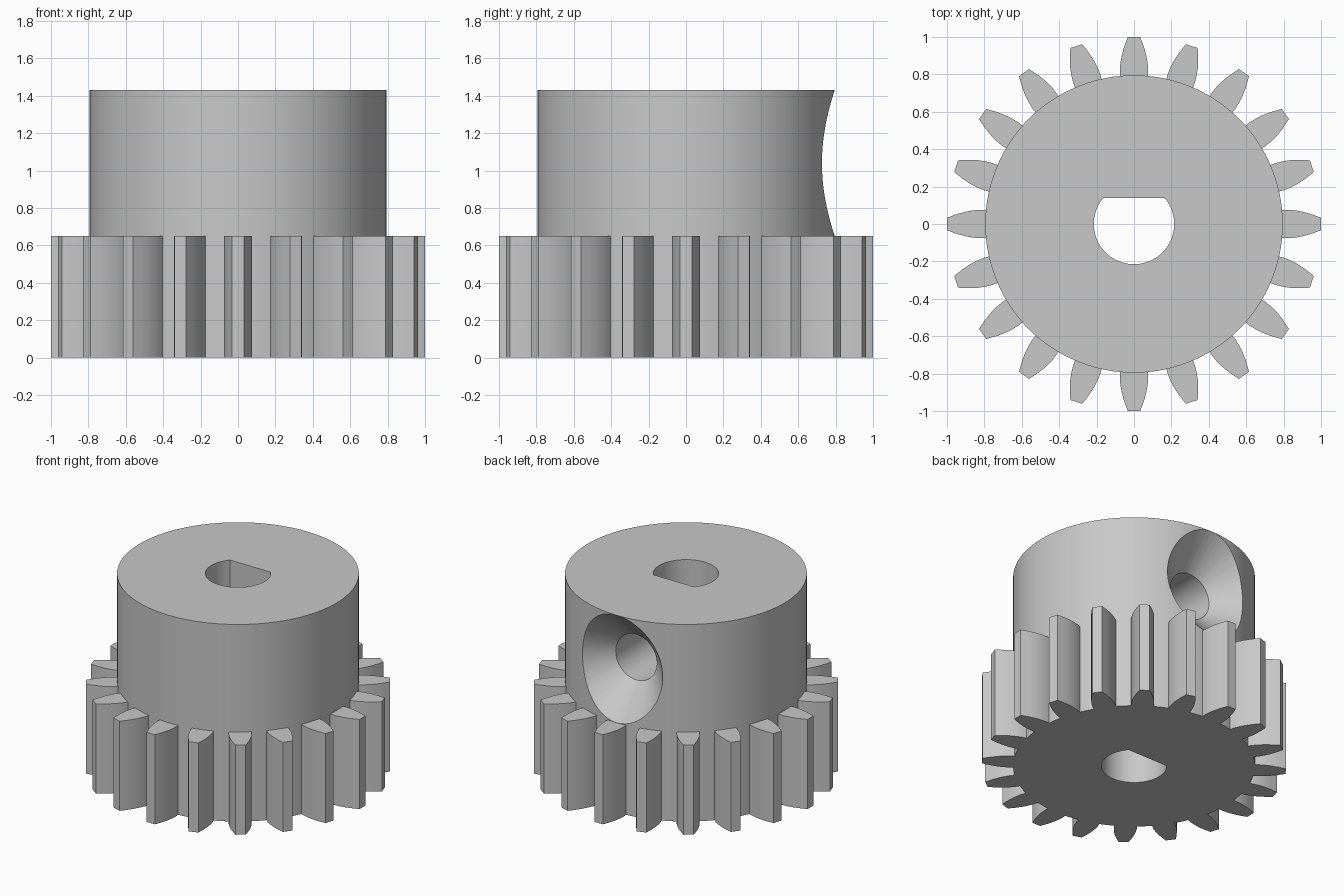
import bpy, bmesh, math
from mathutils import Matrix, Vector

cube = bpy.data.objects.get("Cube")
if cube:
    bpy.data.objects.remove(cube, do_unlink=True)

TEETH = 20
HUB_R, HUB_H, GEAR_H = 0.795, 1.43, 0.65
BORE_R, FLAT_Y = 0.215, 0.14
SCREW_Z, SCREW_R = 1.04, 0.165

steel = bpy.data.materials.new("plain grey steel")
steel.use_nodes = True
grey = (0.58, 0.58, 0.58, 1)
steel.diffuse_color = grey
steel.node_tree.nodes["Principled BSDF"].inputs["Base Color"].default_value = grey


def prism(bm, outline, z0, z1):
    """Extrude a counter-clockwise plan outline between two heights."""
    low = [bm.verts.new((x, y, z0)) for x, y in outline]
    high = [bm.verts.new((x, y, z1)) for x, y in outline]
    bm.faces.new(low[::-1])
    bm.faces.new(high)
    n = len(outline)
    for i in range(n):
        j = (i + 1) % n
        bm.faces.new((low[i], low[j], high[j], high[i]))


def make(name, bm):
    bmesh.ops.recalc_face_normals(bm, faces=bm.faces)
    mesh = bpy.data.meshes.new(name)
    bm.to_mesh(mesh)
    bm.free()
    mesh.materials.append(steel)
    obj = bpy.data.objects.new(name, mesh)
    bpy.context.collection.objects.link(obj)
    return obj


def arc(r, a0, a1, n):
    return [(r * math.cos(a0 + (a1 - a0) * i / n), r * math.sin(a0 + (a1 - a0) * i / n))
            for i in range(n + 1)]


def smooth(obj):
    bpy.ops.object.select_all(action='DESELECT')
    obj.select_set(True)
    bpy.context.view_layer.objects.active = obj
    bpy.ops.object.shade_smooth_by_angle(angle=math.radians(28))


# Solid hub running the full height
bm = bmesh.new()
prism(bm, arc(HUB_R, 0, math.tau, 120)[:-1], 0, HUB_H)
hub = make("hub", bm)

# D-shaped shaft bore
bm = bmesh.new()
start = math.asin(FLAT_Y / BORE_R)
prism(bm, arc(BORE_R, math.pi - start, math.tau + start, 48), -0.2, HUB_H + 0.2)
bore_cutter = make("bore_cutter", bm)

# Countersunk set-screw hole entering from the back
bm = bmesh.new()
profile = [(SCREW_R, 0.0), (SCREW_R, 0.57), (SCREW_R + 0.33, 0.90)]
SEG = 64
rings = []
for r, y in profile:
    rings.append([bm.verts.new((x, y, z + SCREW_Z)) for x, z in arc(r, 0, math.tau, SEG)[:-1]])
for a, b in zip(rings, rings[1:]):
    for i in range(SEG):
        j = (i + 1) % SEG
        bm.faces.new((a[i], a[j], b[j], b[i]))
bm.faces.new(rings[0])
bm.faces.new(rings[-1])
screw_cutter = make("screw_cutter", bm)

# Cut both holes, then drop the cutters
for cutter in (bore_cutter, screw_cutter):
    cutter.hide_render = True
    mod = hub.modifiers.new("cut", 'BOOLEAN')
    mod.operation = 'DIFFERENCE'
    mod.solver = 'EXACT'
    mod.object = cutter
    bpy.context.view_layer.objects.active = hub
    bpy.ops.object.modifier_apply(modifier=mod.name)
    bpy.data.objects.remove(cutter, do_unlink=True)
smooth(hub)

# Ring of curved-flank gear teeth
flank = [(0.785, 0.074), (0.82, 0.076), (0.86, 0.073), (0.90, 0.066), (0.95, 0.052), (1.0, 0.033)]
tooth = [(r, -w) for r, w in flank] + [(r, w) for r, w in reversed(flank)]
bm = bmesh.new()
for k in range(TEETH):
    turn = Matrix.Rotation(math.tau * k / TEETH, 3, 'Z')
    prism(bm, [(turn @ Vector((x, y, 0)))[:2] for x, y in tooth], 0, GEAR_H)
smooth(make("gear_teeth", bm))
